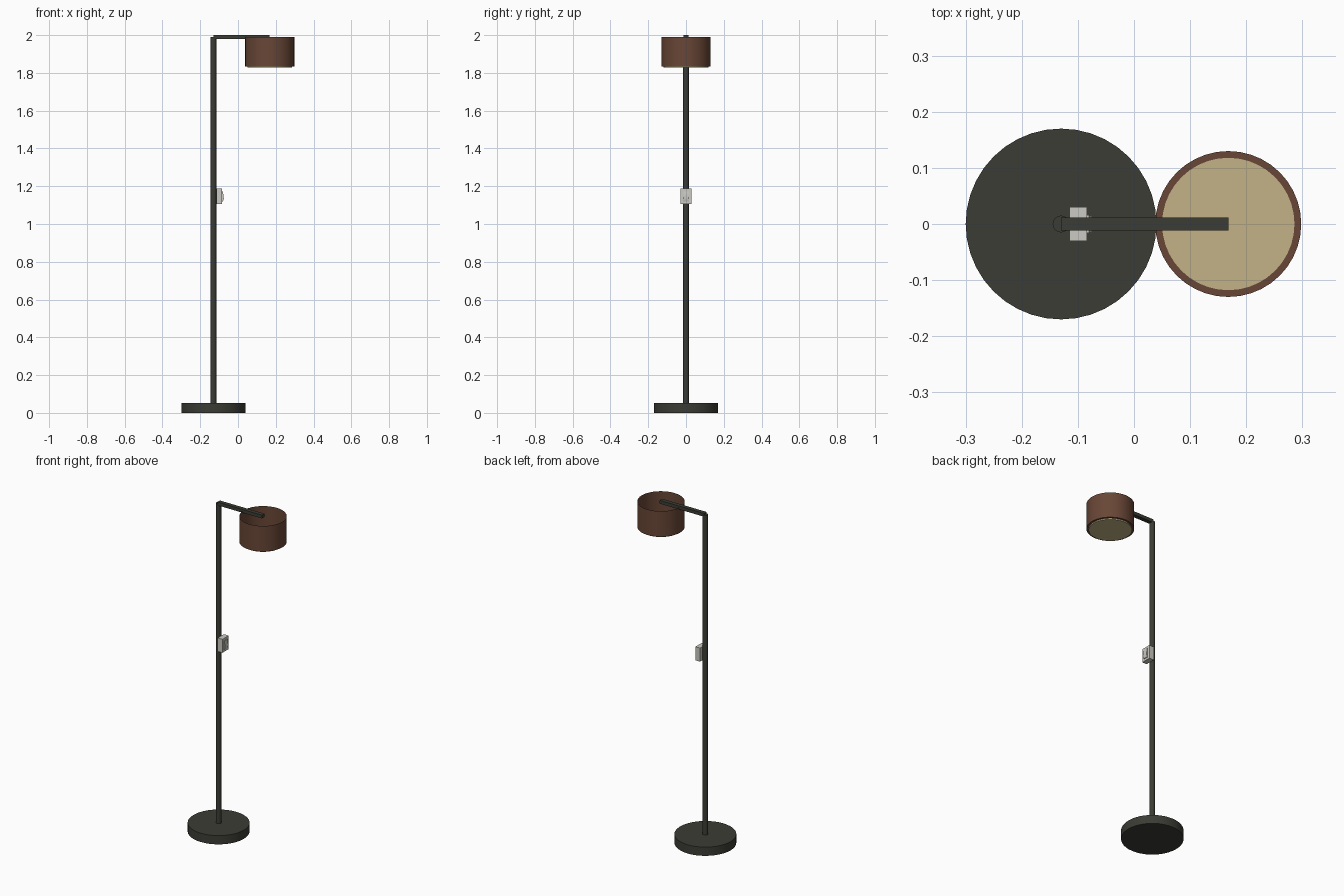
import bpy, bmesh
from mathutils import Matrix, Vector

cube = bpy.data.objects.get("Cube")
if cube:
    bpy.data.objects.remove(cube, do_unlink=True)


def material(name, rgb):
    m = bpy.data.materials.new(name)
    m.use_nodes = True
    colour = (*rgb, 1)
    m.diffuse_color = colour
    m.node_tree.nodes["Principled BSDF"].inputs["Base Color"].default_value = colour
    return m


dark = material("dark metal", (0.045, 0.045, 0.036))
brown = material("brown shade", (0.14, 0.062, 0.037))
cream = material("cream diffuser", (0.55, 0.45, 0.24))
grey = material("light grey plastic", (0.6, 0.59, 0.54))


def finish(name, bm, mat):
    mesh = bpy.data.meshes.new(name)
    bm.to_mesh(mesh)
    bm.free()
    ob = bpy.data.objects.new(name, mesh)
    bpy.context.collection.objects.link(ob)
    mesh.materials.append(mat)
    bpy.ops.object.select_all(action="DESELECT")
    ob.select_set(True)
    bpy.context.view_layer.objects.active = ob
    bpy.ops.object.shade_smooth_by_angle()
    return ob


def cylinder(name, x, radius, z0, z1, sides, mat, open_top=False):
    bm = bmesh.new()
    bmesh.ops.create_cone(bm, cap_ends=True, segments=sides,
                          radius1=radius, radius2=radius, depth=z1 - z0,
                          matrix=Matrix.Translation((x, 0, (z0 + z1) / 2)))
    if open_top:
        top = [f for f in bm.faces if f.normal.z > 0.9]
        bmesh.ops.delete(bm, geom=top, context="FACES_ONLY")
    return finish(name, bm, mat)


def box(name, low, high, mat):
    low, high = Vector(low), Vector(high)
    bm = bmesh.new()
    bmesh.ops.create_cube(bm, size=1, matrix=Matrix.Translation((low + high) / 2)
                          @ Matrix.Diagonal((*(high - low), 1)))
    return finish(name, bm, mat)


POLE_X, SHADE_X = -0.13, 0.168

# Weighted base and upright pole
cylinder("base", POLE_X, 0.17, 0, 0.053, 40, dark)
cylinder("pole", POLE_X, 0.015, 0.05, 1.99, 16, dark)

# Horizontal arm reaching to the middle of the shade
box("arm", (POLE_X, -0.012, 1.98), (SHADE_X, 0.012, 2), dark)

# Open drum shade with a diffuser disc underneath
cylinder("shade", SHADE_X, 0.13, 1.835, 1.99, 40, brown, open_top=True)
cylinder("diffuser", SHADE_X, 0.118, 1.828, 1.836, 40, cream)

# Switch housing with a tilted rocker on its outer face
box("switch_housing", (-0.115, -0.03, 1.105), (-0.084, 0.03, 1.187), grey)
bm = bmesh.new()
side = [(-0.086, 1.118), (-0.08, 1.118), (-0.075, 1.135), (-0.08, 1.172), (-0.086, 1.172)]
face = bm.faces.new([bm.verts.new((x, -0.016, z)) for x, z in side])
extruded = bmesh.ops.extrude_face_region(bm, geom=[face])["geom"]
bmesh.ops.translate(bm, vec=(0, 0.032, 0),
                    verts=[v for v in extruded if isinstance(v, bmesh.types.BMVert)])
bmesh.ops.recalc_face_normals(bm, faces=bm.faces)
finish("switch_rocker", bm, grey)
